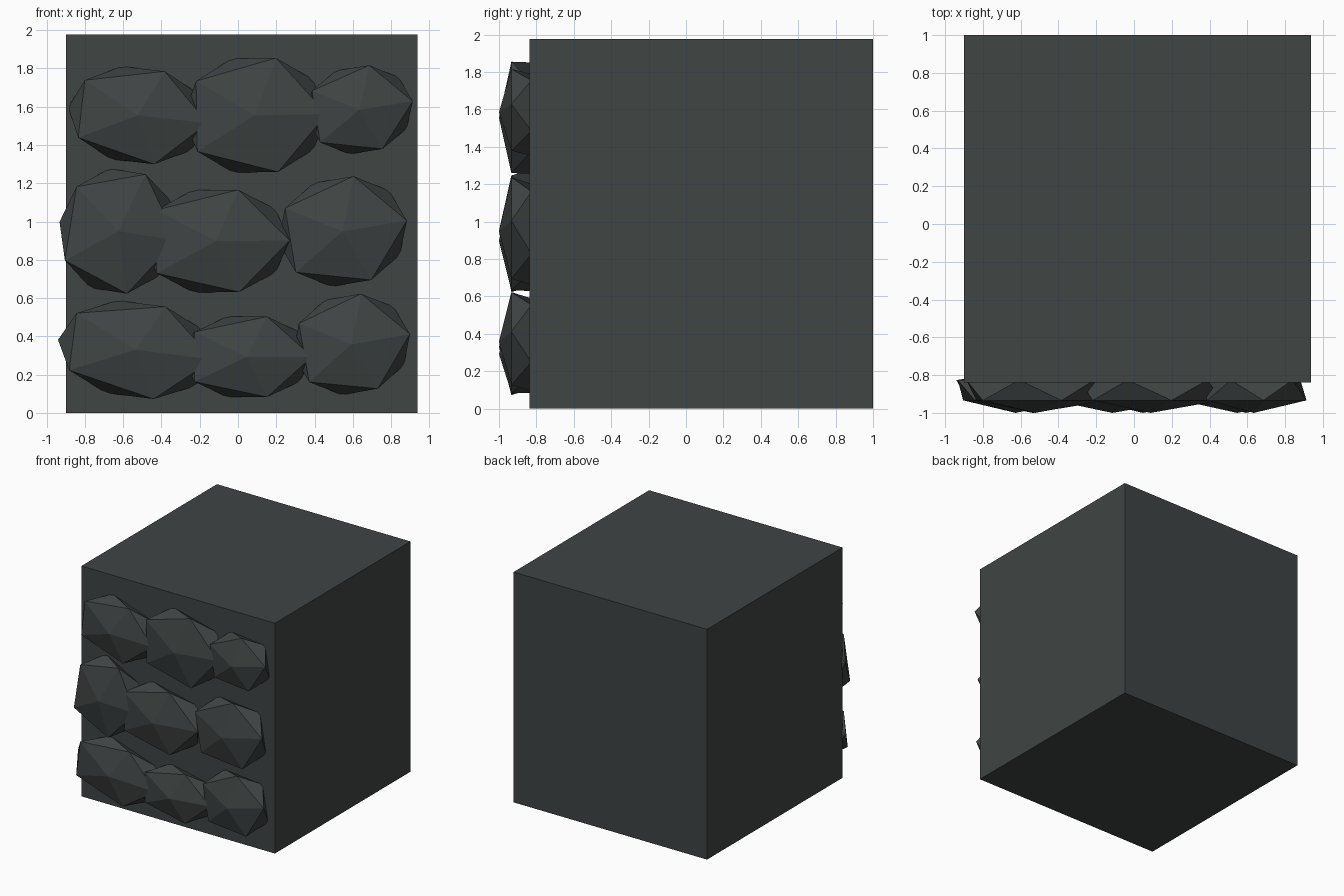
import bpy, bmesh, math
from mathutils import Matrix, Vector

if "Cube" in bpy.data.objects:
    bpy.data.objects.remove(bpy.data.objects["Cube"])

stone = bpy.data.materials.new("dark slate grey")
stone.diffuse_color = (0.050, 0.058, 0.057, 1)
stone.use_nodes = True
stone.node_tree.nodes["Principled BSDF"].inputs["Base Color"].default_value = stone.diffuse_color


def add_object(name, bm):
    mesh = bpy.data.meshes.new(name)
    bm.to_mesh(mesh)
    bm.free()
    mesh.materials.append(stone)
    obj = bpy.data.objects.new(name, mesh)
    bpy.context.collection.objects.link(obj)
    return obj


# Solid wall block
lo, hi = Vector((-0.90, -0.838, 0.0)), Vector((0.937, 1.0, 1.976))
bm = bmesh.new()
bmesh.ops.create_cube(bm, size=1, matrix=Matrix.Translation((lo + hi) / 2)
                      @ Matrix.Diagonal((*(hi - lo), 1)))
add_object("wall_block", bm)


# Faceted cobbles sunk in the front face, pole of each icosahedron facing -y
def cobble(name, x, z, half_w, half_h, turn):
    bm = bmesh.new()
    mat = (Matrix.Translation((x, -0.88, z))
           @ Matrix.Rotation(-math.radians(turn), 4, 'Y')
           @ Matrix.Rotation(math.radians(90), 4, 'X')
           @ Matrix.Diagonal((half_w, half_h, 0.12, 1)))
    bmesh.ops.create_icosphere(bm, subdivisions=1, radius=1, matrix=mat)
    add_object(name, bm)


# Each row: x, z, half width, half height, turn in degrees
rows = {
    "top": [(-0.523, 1.555, 0.41, 0.287, -6.5),
            (0.088, 1.555, 0.42, 0.35, 1),
            (0.634, 1.584, 0.316, 0.26, 9)],
    "middle": [(-0.626, 0.95, 0.347, 0.371, -9),
               (-0.115, 0.8975, 0.43, 0.314, 0.5),
               (0.546, 0.948, 0.381, 0.323, 9.6)],
    "bottom": [(-0.535, 0.33, 0.457, 0.286, -7.3),
               (0.047, 0.293, 0.38, 0.247, 0),
               (0.5925, 0.358, 0.347, 0.296, 10)],
}
for row, cobbles in rows.items():
    for side, values in zip(("left", "centre", "right"), cobbles):
        cobble(f"{row}_{side}_cobble", *values)
